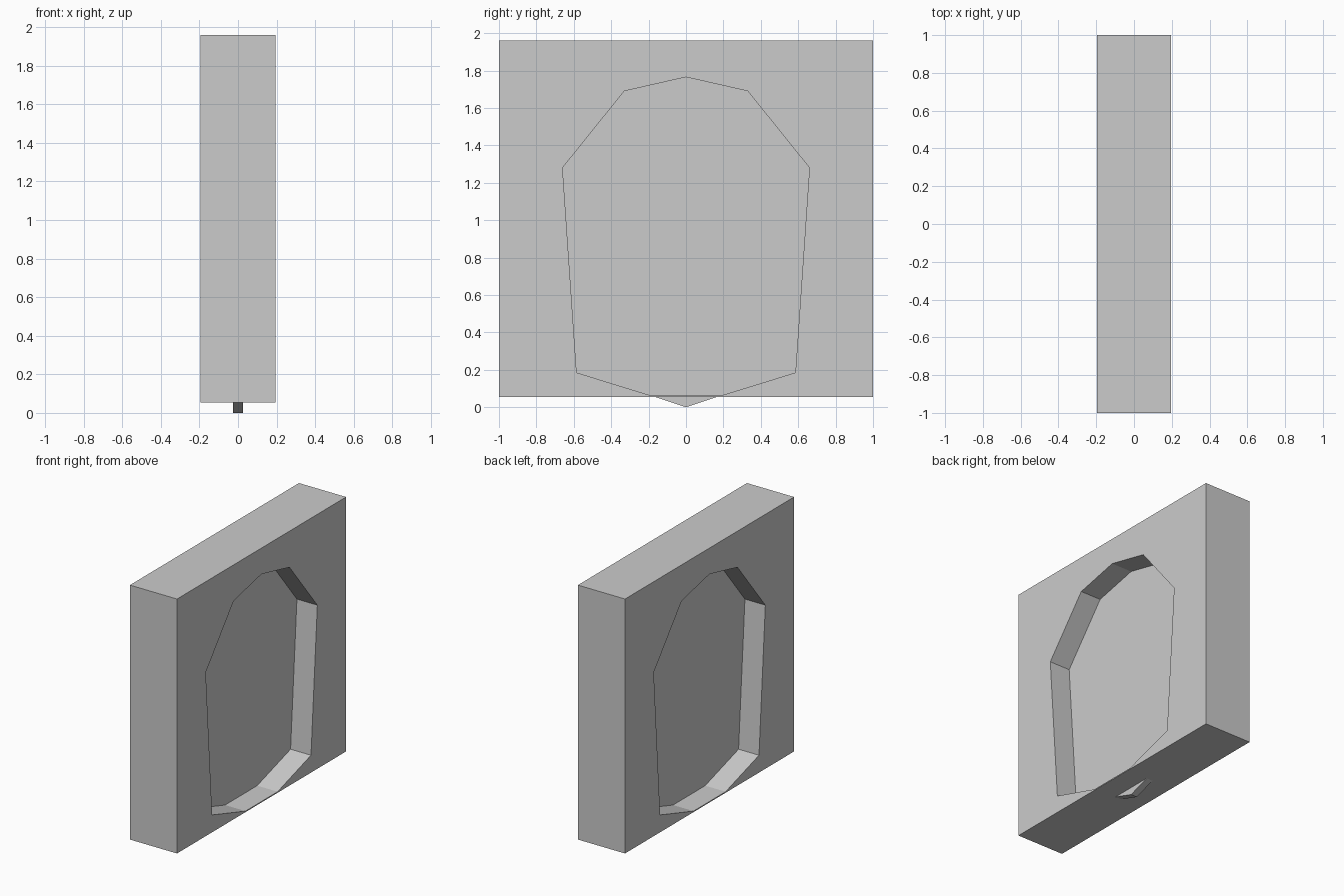
import bpy
import math

if "Cube" in bpy.data.objects:
    bpy.data.objects.remove(bpy.data.objects["Cube"])


def mirrored(half):
    """Close a half outline (y >= 0, listed top to bottom) across y = 0."""
    return half + [(-y, z) for y, z in reversed(half) if y > 0]


def slab(name, outlines, half_thickness):
    """Extrude side-view (y, z) outlines along x; inner outlines become holes."""
    curve = bpy.data.curves.new(name, 'CURVE')
    curve.dimensions = '2D'
    curve.fill_mode = 'BOTH'
    curve.extrude = half_thickness
    for pts in outlines:
        s = curve.splines.new('POLY')
        s.points.add(len(pts) - 1)
        for p, (y, z) in zip(s.points, pts):
            p.co = (y, z, 0, 1)
        s.use_cyclic_u = True
    ob = bpy.data.objects.new(name, curve)
    bpy.context.collection.objects.link(ob)
    ob.rotation_euler = (math.pi / 2, 0, math.pi / 2)
    bpy.ops.object.select_all(action='DESELECT')
    ob.select_set(True)
    bpy.context.view_layer.objects.active = ob
    bpy.ops.object.convert(target='MESH')
    ob = bpy.context.object
    for poly in ob.data.polygons:
        poly.use_smooth = False
    return ob


half_opening = [(0, 1.765), (0.33, 1.69), (0.66, 1.28), (0.585, 0.185), (0.19, 0.063)]

# Thick square frame with the faceted opening
block = mirrored([(1, 1.96), (1, 0.055)])
slab("frame", [block, mirrored(half_opening)], 0.195)

# Thin pane in the middle, its pointed tip poking out below the frame
slab("pane", [mirrored(half_opening + [(0, 0.0)])], 0.026)
